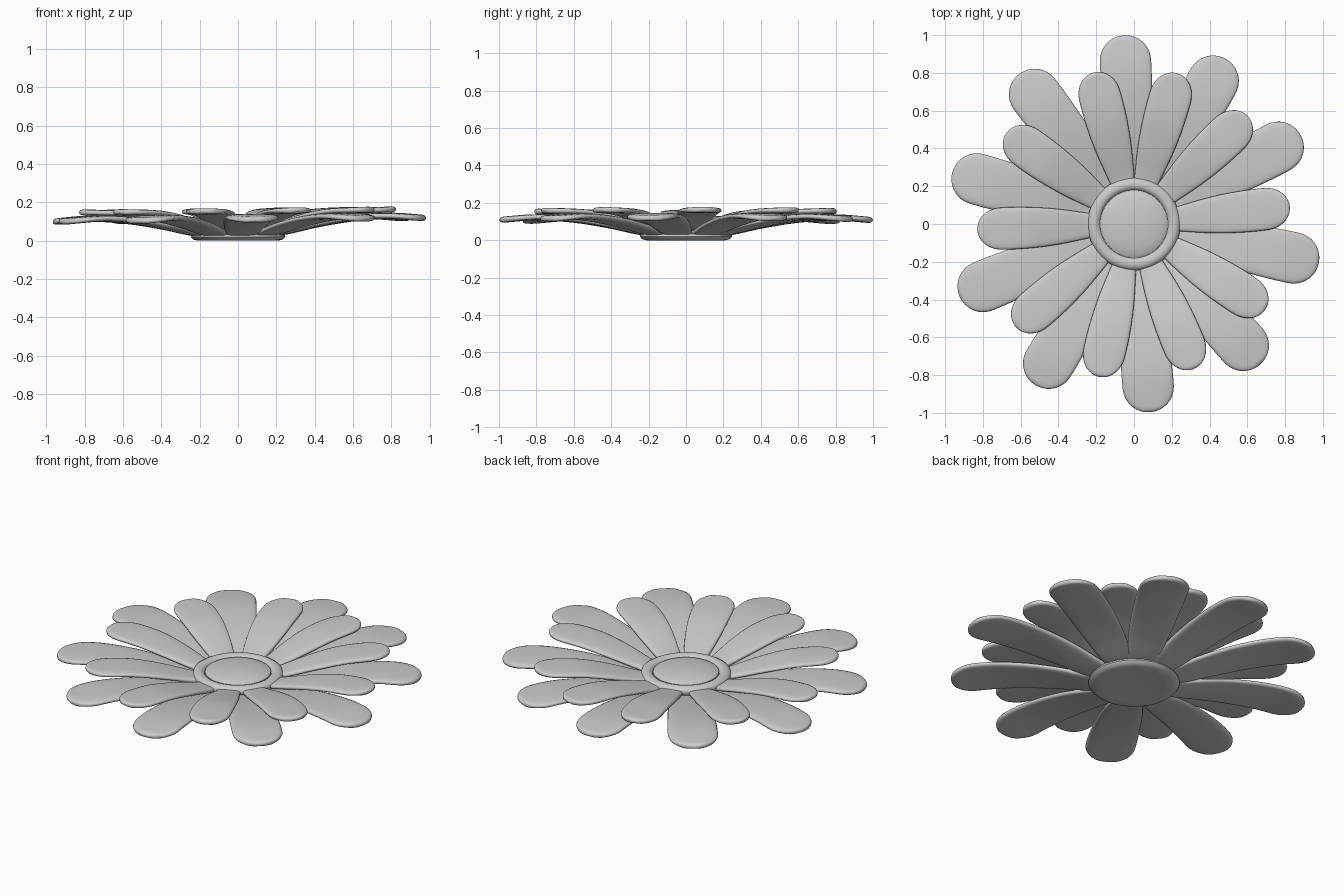
import bpy, bmesh
from math import sin, cos, pi, radians, sqrt

if "Cube" in bpy.data.objects:
    bpy.data.objects.remove(bpy.data.objects["Cube"])


def finish(name, bm, angle=60):
    bmesh.ops.recalc_face_normals(bm, faces=bm.faces)
    me = bpy.data.meshes.new(name)
    bm.to_mesh(me)
    bm.free()
    ob = bpy.data.objects.new(name, me)
    bpy.context.collection.objects.link(ob)
    bpy.context.view_layer.objects.active = ob
    ob.select_set(True)
    bpy.ops.object.shade_smooth_by_angle(angle=radians(angle))
    ob.select_set(False)
    return ob


def smooth_lookup(pts, x):
    """Catmull-Rom style interpolation through (x, value) points."""
    n = len(pts)
    x = min(max(x, pts[0][0]), pts[-1][0])
    i = max(k for k in range(n - 1) if pts[k][0] <= x)

    def slope(k):
        a, b = pts[max(k - 1, 0)], pts[min(k + 1, n - 1)]
        return (b[1] - a[1]) / (b[0] - a[0])
    (x0, y0), (x1, y1) = pts[i], pts[i + 1]
    h = x1 - x0
    t = (x - x0) / h
    return (y0 * (1 + 2 * t) * (1 - t) ** 2 + h * slope(i) * t * (1 - t) ** 2
            + y1 * t * t * (3 - 2 * t) + h * slope(i + 1) * t * t * (t - 1))


def petal(name, angle, r0, r1, width, height, thick, cap, steps=30, sides=20):
    """Sweep a pill-shaped section outward, closing it with a round tip."""
    bm = bmesh.new()
    ca, sa = cos(radians(angle)), sin(radians(angle))
    rings = []
    for i in range(steps):
        f = i / (steps - 1) * 0.995
        r = r0 + (r1 - r0) * sin(f * pi / 2)
        d = max(0, (r - (r1 - cap)) / cap)
        w = smooth_lookup(width, r) * (1 - d ** 2.3) ** 0.5
        e = max(0, (r - (r1 - 0.025)) / 0.025)
        h = thick / 2 * sqrt(max(0.02, 1 - e * e))
        z = smooth_lookup(height, r)
        ring = []
        for k in range(sides):
            a = 2 * pi * k / sides
            c, s = cos(a), sin(a)
            v = w * (abs(c) ** 0.6) * (1 if c > 0 else -1)
            u = h * (abs(s) ** 0.6) * (1 if s > 0 else -1)
            x, y = r * ca - v * sa, r * sa + v * ca
            ring.append(bm.verts.new((x, y, z + u + 0.01 * x)))
        rings.append(ring)
    for a, b in zip(rings, rings[1:]):
        for k in range(sides):
            j = (k + 1) % sides
            bm.faces.new((a[k], a[j], b[j], b[k]))
    bm.faces.new(rings[0])
    bm.faces.new(rings[-1])
    return finish(name, bm)


def lathe(name, profile, steps=64):
    bm = bmesh.new()
    vs = [bm.verts.new((r, 0, z)) for r, z in profile]
    es = [bm.edges.new(p) for p in zip(vs, vs[1:])]
    bmesh.ops.spin(bm, geom=vs + es, cent=(0, 0, 0), axis=(0, 0, 1),
                   angle=2 * pi, steps=steps)
    bmesh.ops.remove_doubles(bm, verts=bm.verts, dist=1e-5)
    return finish(name, bm, 50)


# lower layer of long petals
OUTER = [93, 61, 28, -12, -48, -85, -121.5, -157.5, 164, 127.5]
OUT_W = [(0.15, 0.06), (0.25, 0.085), (0.45, 0.115), (0.7, 0.132), (0.85, 0.136), (1.0, 0.13)]
OUT_Z = [(0.15, 0.035), (0.25, 0.045), (0.4, 0.078), (0.6, 0.11), (0.8, 0.122), (1.0, 0.108)]
for i, a in enumerate(OUTER):
    petal(f"outer_petal_{i + 1}", a, 0.15, 1.0, OUT_W, OUT_Z, 0.033, 0.14)

# upper layer of short petals
INNER = [105, 74, 43.5, 6.5, -33, -67.5, -103, -139, -178, 144.5]
IN_W = [(0.15, 0.045), (0.25, 0.068), (0.45, 0.1), (0.65, 0.112), (0.83, 0.105)]
IN_Z = [(0.15, 0.06), (0.25, 0.075), (0.4, 0.112), (0.58, 0.145), (0.83, 0.156)]
for i, a in enumerate(INNER):
    petal(f"inner_petal_{i + 1}", a, 0.15, 0.83, IN_W, IN_Z, 0.031, 0.13)

# base cup under the petals, slightly dished
lathe("base_cup", [(0, 0.012), (0.1, 0.008), (0.17, 0.001), (0.21, 0.0), (0.235, 0.006),
                   (0.247, 0.02), (0.243, 0.033), (0.22, 0.04), (0, 0.04)])

# rounded rim around the flower centre
lathe("centre_rim", [(0, 0.04), (0.2, 0.04), (0.235, 0.055), (0.246, 0.075), (0.24, 0.092),
                     (0.222, 0.102), (0.2, 0.102), (0.185, 0.094), (0.18, 0.085), (0, 0.085)])

# shallow dome in the middle
lathe("centre_dome", [(0, 0.08), (0.179, 0.08), (0.178, 0.092), (0.165, 0.099), (0.13, 0.107),
                      (0.08, 0.113), (0.04, 0.116), (0, 0.117)])
